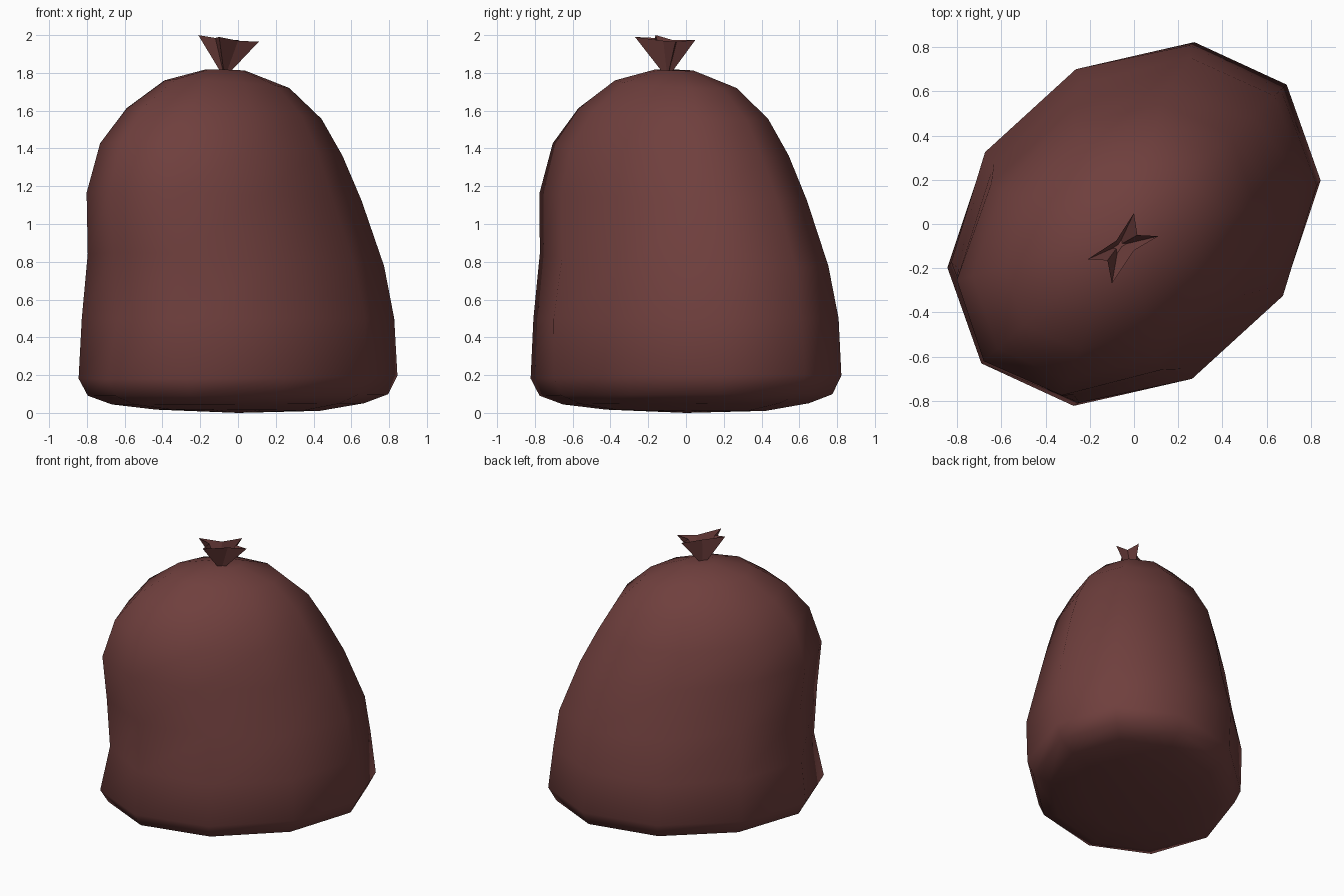
import bpy, bmesh
from math import cos, sin, tau, radians

if "Cube" in bpy.data.objects:
    bpy.data.objects.remove(bpy.data.objects["Cube"])

mat = bpy.data.materials.new("dark_red_plastic")
mat.diffuse_color = (0.16, 0.05, 0.047, 1)
mat.use_nodes = True
mat.node_tree.nodes["Principled BSDF"].inputs["Base Color"].default_value = mat.diffuse_color


def make_object(name, bm, smooth):
    mesh = bpy.data.meshes.new(name)
    for f in bm.faces:
        f.smooth = smooth
    bm.to_mesh(mesh)
    bm.free()
    mesh.materials.append(mat)
    obj = bpy.data.objects.new(name, mesh)
    bpy.context.collection.objects.link(obj)
    return obj


def bridge(bm, lower, upper):
    n = len(lower)
    for i in range(n):
        j = (i + 1) % n
        bm.faces.new((lower[i], lower[j], upper[j], upper[i]))


# Bag body: ten-sided oval rings, long axis turned in plan
SIDES, TURN = 10, radians(42.4)
RINGS = [  # centre shift along long axis, half length, half width, height, tilt
    (0.00, 0.48, 0.37, 0.014, 0.004),
    (0.00, 0.74, 0.57, 0.048, -0.004),
    (0.00, 0.88, 0.68, 0.095, -0.005),
    (0.00, 0.935, 0.72, 0.19, -0.01),
    (0.00, 0.90, 0.73, 0.50, 0.0),
    (-0.015, 0.875, 0.66, 0.81, 0.04),
    (-0.10, 0.82, 0.60, 1.145, 0.025),
    (-0.12, 0.715, 0.54, 1.395, 0.04),
    (-0.10, 0.576, 0.433, 1.585, 0.035),
    (-0.08, 0.37, 0.277, 1.74, 0.025),
    (-0.09, 0.117, 0.088, 1.815, 0.004),
]
bm = bmesh.new()
loops = []
for r, (shift, a, b, z, tilt) in enumerate(RINGS):
    loop = []
    for k in range(SIDES):
        t = tau * k / SIDES
        u, v = shift + a * cos(t), b * sin(t)
        if r == 4 and k == 5:      # dent low on one corner
            u *= 0.965
        loop.append(bm.verts.new((u * cos(TURN) - v * sin(TURN),
                                  u * sin(TURN) + v * cos(TURN),
                                  z - tilt * cos(t))))
    if loops:
        bridge(bm, loops[-1], loop)
    loops.append(loop)
base = bm.verts.new((0, 0, 0))
top = bm.verts.new((-0.07, -0.08, 1.812))
for i in range(SIDES):
    j = (i + 1) % SIDES
    bm.faces.new((loops[0][j], loops[0][i], base))
    bm.faces.new((loops[-1][i], loops[-1][j], top))
make_object("bag_body", bm, True)

# Gathered top: open four-pointed flare above a pinched neck
FLARE = [(0.11, -0.055, 1.965), (0.015, -0.05, 1.965), (0.0, 0.05, 1.975),
         (-0.08, -0.075, 1.975), (-0.21, -0.16, 2.0), (-0.12, -0.165, 1.985),
         (-0.10, -0.27, 1.99), (0.0, -0.12, 1.97)]
bm = bmesh.new()
rim = [bm.verts.new(p) for p in FLARE]
neck = [bm.verts.new((-0.067 + 0.16 * (x + 0.05), -0.10 + 0.16 * (y + 0.11), 1.805))
        for x, y, z in FLARE]
bridge(bm, neck, rim)
make_object("gathered_top", bm, False)
